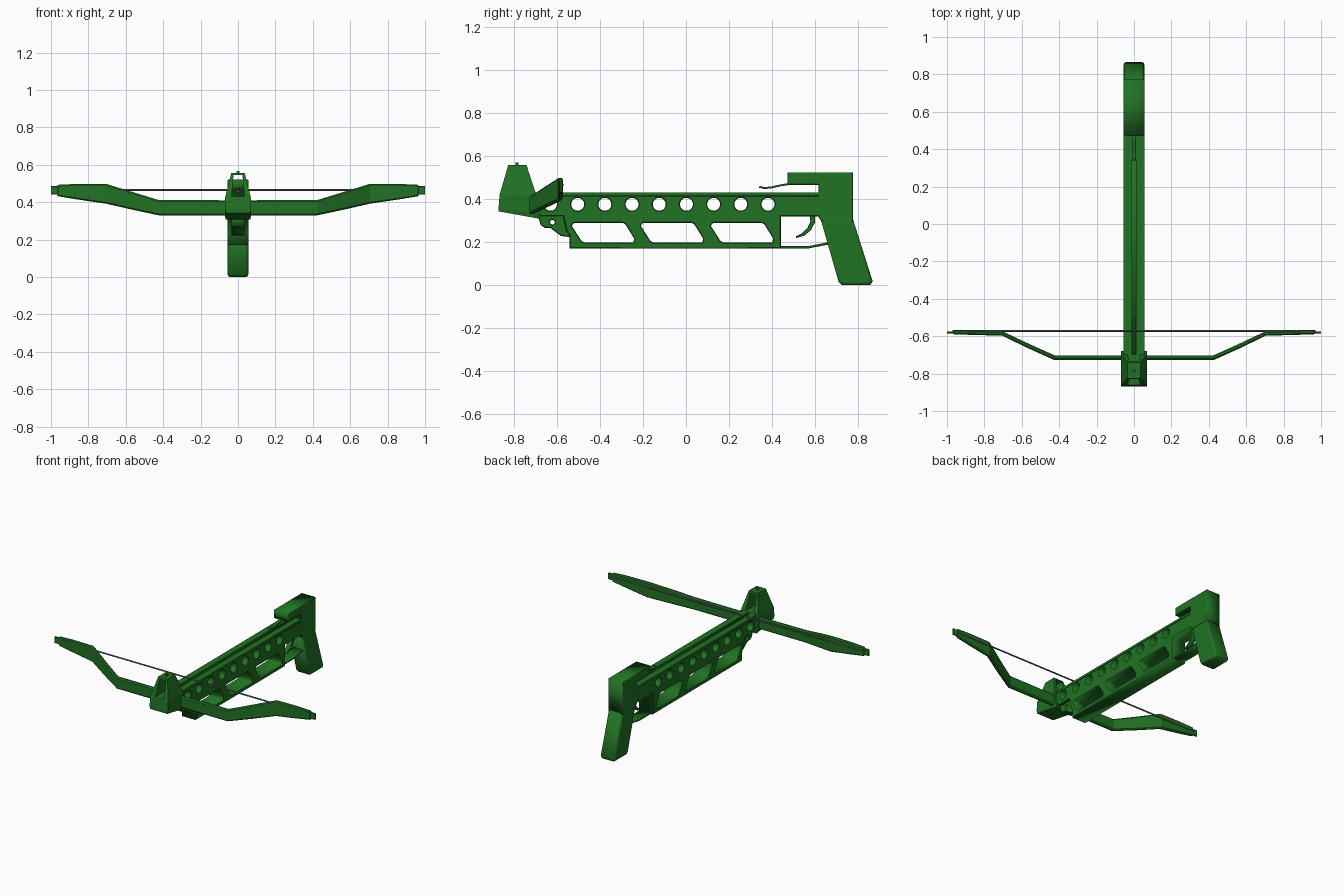
import bpy, bmesh, math
from mathutils import Matrix, Vector

if "Cube" in bpy.data.objects:
    bpy.data.objects.remove(bpy.data.objects["Cube"])


def material(name, rgb):
    m = bpy.data.materials.new(name)
    m.diffuse_color = (*rgb, 1)
    m.use_nodes = True
    m.node_tree.nodes["Principled BSDF"].inputs["Base Color"].default_value = m.diffuse_color
    return m


GREEN = material("green", (0.015, 0.17, 0.017))
GREY = material("grey", (0.15, 0.15, 0.15))


def add_mesh(name, mesh, mat=GREEN):
    ob = bpy.data.objects.new(name, mesh)
    bpy.context.collection.objects.link(ob)
    mesh.materials.clear()
    mesh.materials.append(mat)
    return ob


def plate(name, outline, half, bevel=0.004, holes=(), x=0.0, segs=0):
    """Side outline in (y, z), with holes, extruded across x with chamfered edges."""
    cu = bpy.data.curves.new(name + "_curve", 'CURVE')
    cu.dimensions, cu.fill_mode = '2D', 'BOTH'
    cu.extrude, cu.bevel_depth = half - bevel, bevel
    cu.offset, cu.bevel_resolution = -bevel, segs
    for loop in (outline, *holes):
        s = cu.splines.new('POLY')
        s.points.add(len(loop) - 1)
        for p, (a, b) in zip(s.points, loop):
            p.co = (a, b, 0, 1)
        s.use_cyclic_u = True
    tmp = bpy.data.objects.new(name + "_tmp", cu)
    bpy.context.collection.objects.link(tmp)
    dg = bpy.context.evaluated_depsgraph_get()
    me = bpy.data.meshes.new_from_object(tmp.evaluated_get(dg))
    bpy.data.objects.remove(tmp)
    me.transform(Matrix(((0, 0, 1, x), (1, 0, 0, 0), (0, 1, 0, 0), (0, 0, 0, 1))))
    bm = bmesh.new()
    bm.from_mesh(me)
    bmesh.ops.remove_doubles(bm, verts=bm.verts, dist=1e-5)
    bmesh.ops.recalc_face_normals(bm, faces=bm.faces)
    bm.to_mesh(me)
    bm.free()
    me.name = name
    return add_mesh(name, me)


def loft(name, rings, mat=GREEN):
    """Skin a list of equal-length point rings and cap both ends."""
    bm = bmesh.new()
    vs = [[bm.verts.new(p) for p in r] for r in rings]
    n = len(vs[0])
    for a, b in zip(vs, vs[1:]):
        for i in range(n):
            bm.faces.new((a[i], a[(i + 1) % n], b[(i + 1) % n], b[i]))
    bm.faces.new(vs[0])
    bm.faces.new(vs[-1])
    bmesh.ops.recalc_face_normals(bm, faces=bm.faces)
    me = bpy.data.meshes.new(name)
    bm.to_mesh(me)
    bm.free()
    return add_mesh(name, me, mat)


def box(name, x0, x1, y0, y1, z0, z1):
    return loft(name, [[(x0, y0, z), (x1, y0, z), (x1, y1, z), (x0, y1, z)] for z in (z0, z1)])


def circle(y, z, r, n=24):
    return [(y + r * math.cos(2 * math.pi * i / n), z + r * math.sin(2 * math.pi * i / n)) for i in range(n)]


def strip(path, t):
    """Closed outline of a constant-thickness strip along a (y, z) path."""
    pts = [Vector(p) for p in path]
    up, down = [], []
    for i, p in enumerate(pts):
        d = (pts[min(i + 1, len(pts) - 1)] - pts[max(i - 1, 0)]).normalized()
        nrm = Vector((-d.y, d.x)) * t / 2
        up.append(tuple(p + nrm))
        down.append(tuple(p - nrm))
    return up + down[::-1]


# Stock with round holes and slanted windows
window = [(0.01, 0.288), (0.238, 0.288), (0.25, 0.28), (0.29, 0.215), (0.285, 0.197),
          (0.06, 0.197), (0.045, 0.205), (0.0, 0.275)]
windows = [[(y + dy, z) for y, z in window] for dy in (-0.53, -0.21, 0.115)]
rounds = [circle(-0.629 + 0.1262 * i, 0.375, 0.03) for i in range(9)]
plate("stock", [(-0.70, 0.32), (-0.57, 0.32), (-0.555, 0.25), (-0.54, 0.23), (-0.54, 0.17),
                (0.44, 0.17), (0.44, 0.318), (0.63, 0.318), (0.63, 0.415), (-0.70, 0.415)],
      0.055, 0.004, windows + rounds)

# Twin rails leaving the bolt groove between them
for side, x0, x1 in (("left", -0.055, -0.012), ("right", 0.012, 0.055)):
    box("rail_" + side, x0, x1, -0.70, 0.62, 0.415, 0.43)

# Rear housing with overhang, and the bolt retaining spring
plate("rear_housing", [(0.47, 0.465), (0.615, 0.465), (0.615, 0.315), (0.63, 0.295), (0.775, 0.295),
                       (0.775, 0.522), (0.47, 0.522)], 0.055, 0.003)
plate("bolt_spring", strip([(0.34, 0.456), (0.365, 0.45), (0.40, 0.454), (0.44, 0.463), (0.49, 0.471)], 0.009),
      0.012, 0.001)

# Pistol grip
plate("grip", [(0.625, 0.305), (0.775, 0.305), (0.866, 0.018), (0.856, 0.0), (0.722, 0.0), (0.708, 0.016)],
      0.055, 0.014, segs=2)

# Trigger and its guard
plate("trigger", [(0.575, 0.325), (0.60, 0.325), (0.598, 0.29), (0.58, 0.255), (0.55, 0.23),
                  (0.51, 0.218), (0.51, 0.227), (0.54, 0.241), (0.565, 0.268), (0.577, 0.295)], 0.016, 0.002)
plate("trigger_guard", strip([(0.43, 0.176), (0.57, 0.176), (0.67, 0.195)], 0.011), 0.04, 0.002)

# Front foot bracket
plate("foot_bracket", [(-0.69, 0.33), (-0.675, 0.28), (-0.655, 0.265), (-0.63, 0.265), (-0.58, 0.228),
                       (-0.535, 0.222), (-0.54, 0.29), (-0.56, 0.33)], 0.036, 0.004,
      [circle(-0.62, 0.292, 0.011, 12)])

# Riser block, tapering up into the sight, with a tunnel for the bolt
levels = [(-0.87, 0.342, -0.68, 0.308, 0.066), (-0.87, 0.36, -0.68, 0.33, 0.07),
          (-0.865, 0.42, -0.695, 0.42, 0.07), (-0.825, 0.557, -0.74, 0.557, 0.036)]
riser = loft("riser_sight", [[(-w, a, za), (w, a, za), (w, b, zb), (-w, b, zb)] for a, za, b, zb, w in levels])
cutter = loft("tunnel_cutter", [[(-0.034, y, 0.43), (0.034, y, 0.43), (0.024, y, 0.545), (-0.024, y, 0.545)]
                                for y in (-0.95, -0.6)])
cutter.hide_render = True
mod = riser.modifiers.new("tunnel", 'BOOLEAN')
mod.object, mod.operation, mod.solver = cutter, 'DIFFERENCE', 'EXACT'
dg = bpy.context.evaluated_depsgraph_get()
cut = bpy.data.meshes.new_from_object(riser.evaluated_get(dg))
riser.modifiers.clear()
riser.data = cut
bpy.data.objects.remove(cutter)
box("sight_pin", -0.007, 0.007, -0.792, -0.778, 0.55, 0.568)

# Recurved bow limbs: x, y, bottom z, top z, half thickness
stations = [(0.0, -0.715, 0.33, 0.41, 0.013), (0.425, -0.715, 0.33, 0.412, 0.013),
            (0.565, -0.652, 0.36, 0.455, 0.013), (0.705, -0.585, 0.392, 0.498, 0.012),
            (0.86, -0.582, 0.415, 0.498, 0.011), (0.963, -0.58, 0.432, 0.493, 0.010),
            (0.966, -0.58, 0.440, 0.486, 0.006), (1.0, -0.58, 0.440, 0.486, 0.005)]


def section(x, y, lo, hi, t):
    c = t * 0.6
    return [(x, y - t, lo + c), (x, y - t + c, lo), (x, y + t - c, lo), (x, y + t, lo + c),
            (x, y + t, hi - c), (x, y + t - c, hi), (x, y - t + c, hi), (x, y - t, hi - c)]


for side, s in (("left", -1), ("right", 1)):
    loft("limb_" + side, [section(s * st[0], *st[1:]) for st in stations])

# Bowstring
loft("bowstring", [[(x, -0.572 + 0.005 * math.cos(a), 0.465 + 0.005 * math.sin(a))
                    for a in (i * math.pi / 4 for i in range(8))] for x in (-0.97, 0.97)], GREY)
